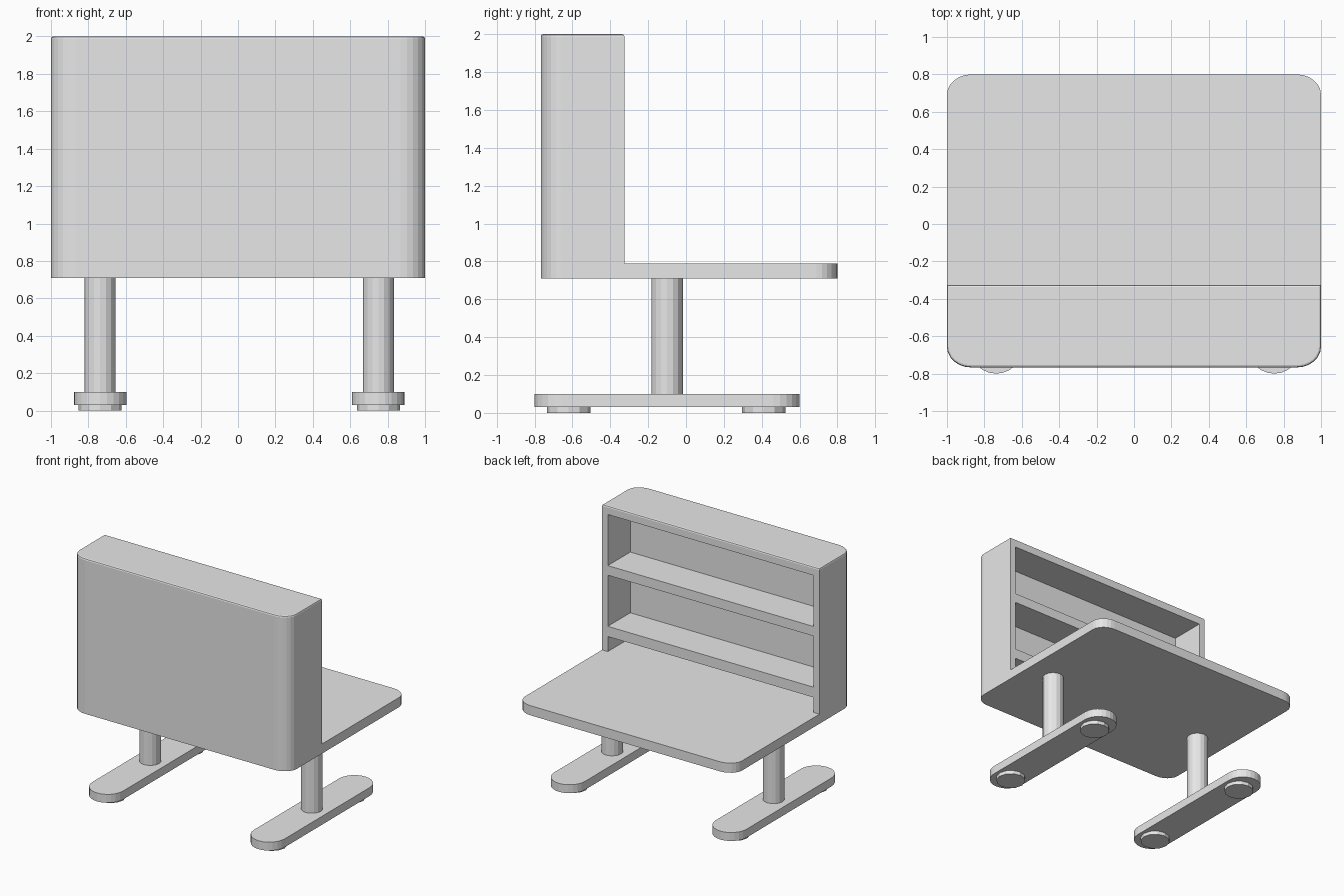
import bpy, bmesh, math

if "Cube" in bpy.data.objects:
    bpy.data.objects.remove(bpy.data.objects["Cube"])

grey = bpy.data.materials.new("plain_grey")
grey.diffuse_color = (0.8, 0.8, 0.8, 1)
grey.use_nodes = True
grey.node_tree.nodes["Principled BSDF"].inputs["Base Color"].default_value = grey.diffuse_color


def finish(name, bm):
    bmesh.ops.recalc_face_normals(bm, faces=bm.faces)
    me = bpy.data.meshes.new(name)
    bm.to_mesh(me)
    bm.free()
    me.materials.append(grey)
    ob = bpy.data.objects.new(name, me)
    bpy.context.collection.objects.link(ob)
    return ob


def slab(name, x0, x1, y0, y1, z0, z1, rx=0, ry=0, seg=6):
    """Upright slab with optional rounded corners."""
    bm = bmesh.new()
    pts = []
    corners = [(x1 - rx, y1 - ry), (x0 + rx, y1 - ry), (x0 + rx, y0 + ry), (x1 - rx, y0 + ry)]
    for q, (cx, cy) in enumerate(corners):
        for i in range(seg + 1 if rx else 1):
            a = math.pi / 2 * (q + i / seg)
            pts.append((cx + rx * math.cos(a), cy + ry * math.sin(a), z0))
    face = bm.faces.new([bm.verts.new(p) for p in pts])
    ext = bmesh.ops.extrude_face_region(bm, geom=[face])
    top = [v for v in ext["geom"] if isinstance(v, bmesh.types.BMVert)]
    bmesh.ops.translate(bm, verts=top, vec=(0, 0, z1 - z0))
    bmesh.ops.remove_doubles(bm, verts=bm.verts, dist=0.0005)
    return finish(name, bm)


def cylinder(name, x, y, z0, z1, r, sides):
    bm = bmesh.new()
    bmesh.ops.create_cone(bm, cap_ends=True, segments=sides, radius1=r, radius2=r, depth=z1 - z0)
    bmesh.ops.translate(bm, verts=bm.verts, vec=(x, y, (z0 + z1) / 2))
    return finish(name, bm)


# Desktop and shelf cabinet: one rounded block with the open spaces cut away
body = slab("desk_with_shelf_cabinet", -1, 1, -0.767, 0.8, 0.71, 2.0, 0.13, 0.11)
cuts = [(-2, 2, -0.325, 2, 0.79, 3),              # space above the desktop
        (-0.947, 0.947, -0.62, 0, 1.505, 1.93),   # upper shelf
        (-0.947, 0.947, -0.62, 0, 1.0, 1.425),    # lower shelf
        (-0.947, 0.947, -0.62, 0, 0.79, 0.915)]   # slot on the desktop
cutters = []
for c in cuts:
    cutter = slab("cutter", *c)
    cutter.hide_render = True
    mod = body.modifiers.new("cut", 'BOOLEAN')
    mod.operation = 'DIFFERENCE'
    mod.solver = 'EXACT'
    mod.object = cutter
    cutters.append(cutter)
dg = bpy.context.evaluated_depsgraph_get()
bm = bmesh.new()
bm.from_mesh(bpy.data.meshes.new_from_object(body.evaluated_get(dg)))
body.modifiers.clear()
for c in cutters:
    bpy.data.objects.remove(c)

# Softened rim around the cabinet top
rim = [e for e in bm.edges if all(v.co.z > 1.999 for v in e.verts)
       and any(abs(f.normal.z) < 0.5 for f in e.link_faces)]
bmesh.ops.bevel(bm, geom=rim, offset=0.012, segments=2, profile=0.5, affect='EDGES')
bm.to_mesh(body.data)
bm.free()

# Legs, feet and floor pads
for side, x in (("left", -0.737), ("right", 0.75)):
    cylinder(side + "_leg", x, -0.1, 0.09, 0.72, 0.083, 16)
    slab(side + "_foot", x - 0.141, x + 0.141, -0.8, 0.6, 0.03, 0.1, 0.141, 0.141)
    for end, y in (("front", -0.62), ("back", 0.41)):
        cylinder(f"{side}_{end}_pad", x, y, 0, 0.035, 0.115, 12)
